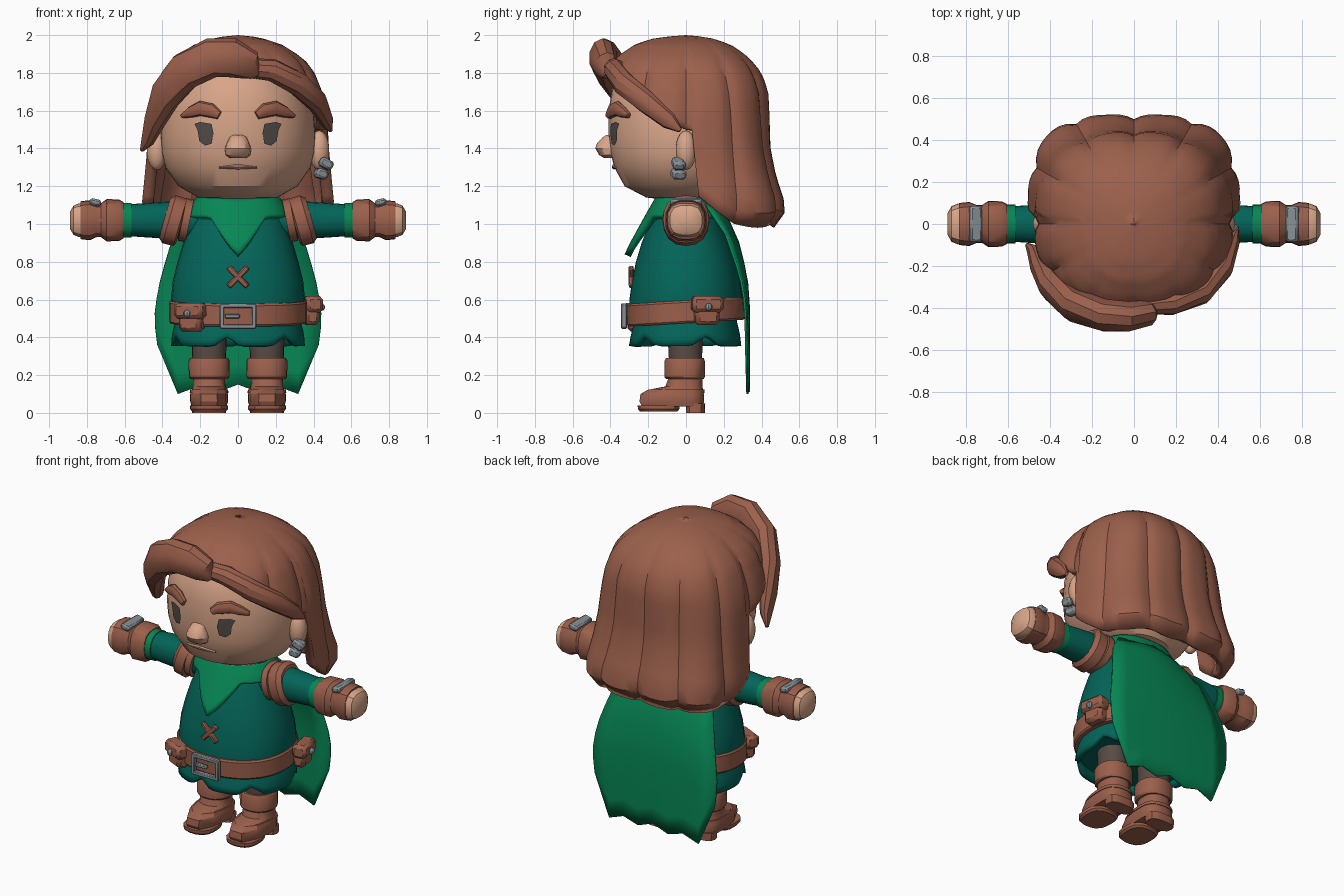
import bpy, bmesh, math
from mathutils import Vector, Matrix

if "Cube" in bpy.data.objects:
    bpy.data.objects.remove(bpy.data.objects["Cube"])

def material(name, *rgb):
    m = bpy.data.materials.new(name)
    m.diffuse_color = (*rgb, 1)
    m.use_nodes = True
    m.node_tree.nodes["Principled BSDF"].inputs["Base Color"].default_value = m.diffuse_color
    return m

BROWN = material("warm brown", .33, .117, .072)
SKIN = material("skin", .69, .38, .25)
LIP = material("lip", .52, .27, .18)
DARK_GREEN = material("dark green", .001, .13, .10)
GREEN = material("bright green", .002, .24, .09)
METAL = material("grey metal", .24, .28, .30)
EYE = material("charcoal", .085, .072, .066)
TROUSER = material("dark trousers", .10, .07, .058)

def finish(name, bm, mat, mirror=False, solid=0, bevel=0, recalc=True, matrix=None):
    if matrix:
        bm.transform(matrix)
    if recalc:
        bmesh.ops.recalc_face_normals(bm, faces=bm.faces)
    me = bpy.data.meshes.new(name)
    bm.to_mesh(me)
    bm.free()
    me.materials.append(mat)
    ob = bpy.data.objects.new(name, me)
    bpy.context.collection.objects.link(ob)
    if solid:
        m = ob.modifiers.new("thickness", 'SOLIDIFY')
        m.thickness, m.offset = solid, -1
    if bevel:
        m = ob.modifiers.new("bevel", 'BEVEL')
        m.width, m.segments = bevel, 1
    if mirror:
        ob.modifiers.new("mirror", 'MIRROR')
    return ob

def oval(a, w, f, b, p):
    # superellipse with separate front and back depth, evenly spaced by direction
    c, s = math.cos(a), math.sin(a)
    r = (abs(c / w) ** p + abs(s / (b if s > 0 else f)) ** p) ** (-1 / p)
    return r * c, r * s

def at(table, z):
    if z <= table[0][0]:
        return table[0][1:]
    for lo, hi in zip(table, table[1:]):
        if z <= hi[0]:
            t = (z - lo[0]) / (hi[0] - lo[0])
            return [u + (v - u) * t for u, v in zip(lo[1:], hi[1:])]
    return table[-1][1:]

def loft(name, rings, mat, n=20, p=2.2, **kw):
    # closed skin over rings (height, half width, front depth, back depth)
    bm = bmesh.new()
    rows = [[bm.verts.new((*oval(2 * math.pi * i / n, w, f, b, p), z)) for i in range(n)]
            for z, w, f, b in rings]
    for r, q in zip(rows, rows[1:]):
        for i in range(n):
            k = (i + 1) % n
            bm.faces.new((r[i], r[k], q[k], q[i]))
    bm.faces.new(rows[0][::-1])
    bm.faces.new(rows[-1])
    return finish(name, bm, mat, **kw)

def shell(name, table, top, end, mat, n=64, rows=16, p=lambda z: 2.3, grow=0, lobe=None, power=1, solid=.03):
    # open draped skin hanging from a top height to an end height per direction
    bm = bmesh.new()
    cols = []
    for i in range(n):
        a = 2 * math.pi * i / n
        col = []
        for j in range(rows + 1):
            z = top - (top - end(a)) * (j / rows) ** power
            w, f, b = at(table, z)
            x, y = oval(a, w + grow, f + grow, b + grow, p(z))
            k = lobe(a, z) if lobe else 1
            col.append(bm.verts.new((x * k, y * k, z)))
        cols.append(col)
    for i in range(n):
        c, d = cols[i], cols[(i + 1) % n]
        for j in range(rows):
            bm.faces.new((c[j], c[j + 1], d[j + 1], d[j]))
    return finish(name, bm, mat, solid=solid, recalc=False)

def sweep(name, pts, mat, n=10, **kw):
    # tapered lock: points are (x, y, z, half width, half thickness)
    bm = bmesh.new()
    P = [Vector(q[:3]) for q in pts]
    rows = []
    for i, q in enumerate(pts):
        t = (P[min(i + 1, len(P) - 1)] - P[max(i - 1, 0)]).normalized()
        out = Vector((q[0], q[1], 0))
        out = (out - t * out.dot(t)).normalized()
        side = t.cross(out)
        rows.append([bm.verts.new(P[i] + side * q[3] * math.cos(2 * math.pi * k / n)
                                  + out * q[4] * math.sin(2 * math.pi * k / n)) for k in range(n)])
    for r, q in zip(rows, rows[1:]):
        for k in range(n):
            bm.faces.new((r[k], r[(k + 1) % n], q[(k + 1) % n], q[k]))
    bm.faces.new(rows[0])
    bm.faces.new(rows[-1])
    return finish(name, bm, mat, **kw)

def box(name, loc, size, mat, rot=(0, 0, 0), bevel=.01, **kw):
    bm = bmesh.new()
    bmesh.ops.create_cube(bm, size=1)
    r = Matrix.Rotation(rot[2], 4, 'Z') @ Matrix.Rotation(rot[1], 4, 'Y') @ Matrix.Rotation(rot[0], 4, 'X')
    return finish(name, bm, mat, bevel=bevel,
                  matrix=Matrix.Translation(loc) @ r @ Matrix.Diagonal((*size, 1)), **kw)

def ball(name, loc, size, mat, seg=14, **kw):
    bm = bmesh.new()
    bmesh.ops.create_uvsphere(bm, u_segments=seg, v_segments=seg // 2 + 2, radius=1)
    return finish(name, bm, mat, matrix=Matrix.Translation(loc) @ Matrix.Diagonal((*size, 1)), **kw)

# head and face
HEAD = [(1.13, .12, .12, .12), (1.14, .21, .21, .2), (1.2, .315, .325, .25), (1.3, .385, .38, .3),
        (1.38, .405, .4, .32), (1.47, .41, .41, .33), (1.6, .4, .41, .33), (1.75, .35, .385, .3), (1.88, .22, .28, .2)]
loft("head", HEAD, SKIN, n=40, p=2.1)

def face_y(x, z):
    w, f, _ = at(HEAD, z)
    return -f * (1 - (abs(x) / w) ** 2.1) ** (1 / 2.1)

loft("nose", [(1.35, .045, .03, .05), (1.365, .065, .055, .05), (1.4, .07, .075, .05), (1.43, .058, .065, .05),
              (1.46, .045, .035, .05), (1.472, .025, .015, .05)], SKIN, n=12, matrix=Matrix.Translation((0, -.405, 0)))
ball("ear", (.43, 0, 1.39), (.055, .055, .105), SKIN, mirror=True)
loft("neck", [(1.05, .13, .12, .12), (1.16, .13, .12, .12)], SKIN)
bm = bmesh.new()
outline = [(.14, 1.53), (.2, 1.54), (.23, 1.53), (.215, 1.5), (.205, 1.44), (.175, 1.415), (.14, 1.425), (.13, 1.48)]
rim = [bm.verts.new((x, face_y(x, z) - .009, z)) for x, z in outline]
hub = bm.verts.new((.172, face_y(.172, 1.48) - .009, 1.48))
for i in range(8):
    bm.faces.new((hub, rim[i - 1], rim[i]))
finish("eye", bm, EYE, mirror=True)
sweep("eyebrow", [(x, face_y(x, z) - .004, z, h, .024) for x, z, h in
                  [(.098, 1.575, .022), (.14, 1.6, .038), (.2, 1.612, .04), (.25, 1.592, .03), (.29, 1.572, .012)]],
      BROWN, mirror=True)
sweep("mouth", [(x, face_y(x, 1.3) - .001, 1.303 - abs(x) * .04, .014 - abs(x) * .1, .012)
                for x in (-.1, -.05, 0, .05, .1)], LIP)
box("earring_top", (.465, -.04, 1.32), (.075, .065, .05), METAL, (0, .5, .2), .012)
box("earring_drop", (.44, -.04, 1.265), (.065, .075, .05), METAL, (0, .3, .3), .012)

# hair
HAIR = [(.97, .45, .4, .45), (1.0, .475, .4, .485), (1.06, .5, .4, .52), (1.13, .505, .4, .515), (1.25, .49, .4, .475),
        (1.4, .48, .4, .445), (1.6, .47, .42, .44), (1.7, .445, .42, .435), (1.8, .405, .415, .4), (1.86, .36, .385, .35),
        (1.9, .31, .345, .31), (1.95, .23, .27, .235), (1.98, .14, .18, .15), (1.992, .08, .1, .09),
        (2.0, .001, .001, .001)]

def hair_end(a):
    s = math.sin(a)
    if s < .08:
        return 1.5 + .32 * min(1, max(0, -s * 1.05))
    return max(1.0, 1.19 - .45 * (s - .08)) - .02 * abs(math.sin(6 * a))

def hair_lobe(a, z):
    # narrow valleys between broad strands
    depth = .045 * min(1, (2 - z) / .2)
    return 1.008 - depth * (1 - abs(math.sin(6 * a))) ** 2

shell("hair", HAIR, 2.0, hair_end, BROWN, n=96, rows=22, lobe=hair_lobe, power=1.7, solid=.06,
      p=lambda z: 2.5 + .9 * min(1, max(0, (1.6 - z) / .5)))
sweep("swept_fringe", [(.085, -.4, 1.79, .035, .04), (.055, -.425, 1.84, .085, .065), (-.03, -.44, 1.88, .105, .075),
                       (-.14, -.435, 1.88, .105, .08), (-.28, -.39, 1.81, .105, .08), (-.385, -.3, 1.68, .095, .07),
                       (-.44, -.21, 1.55, .07, .055), (-.475, -.14, 1.45, .05, .035), (-.51, -.1, 1.39, .012, .01)], BROWN)
sweep("side_fringe", [(.03, -.385, 1.83, .05, .05), (.18, -.375, 1.815, .06, .06), (.32, -.325, 1.74, .065, .06),
                      (.42, -.21, 1.645, .06, .055), (.47, -.09, 1.545, .045, .035), (.49, -.03, 1.495, .012, .01)], BROWN)

# tunic, skirt and scarf
TORSO = [(.52, .35, .3, .3), (.6, .355, .3, .3), (.7, .345, .285, .285), (.8, .32, .265, .265), (.9, .29, .235, .23),
         (1.0, .255, .195, .19), (1.08, .23, .16, .16), (1.14, .19, .13, .13)]
loft("tunic", TORSO, DARK_GREEN, n=32)
SKIRT = [(.34, .355, .305, .295), (.42, .35, .29, .285), (.5, .325, .27, .265), (.56, .32, .27, .265)]
shell("skirt", SKIRT, .55, lambda a: .355 + .05 * abs(math.sin(3 * a + .6)) ** 10, DARK_GREEN, rows=5, n=60)
loft("skirt_lining", [(.4, .33, .275, .27), (.42, .33, .275, .27)], DARK_GREEN, n=32)
shell("scarf", TORSO, 1.14,
      lambda a: min(1.04, .84 + .32 * abs(math.cos(a))) if math.sin(a) < 0 else 1.04,
      GREEN, rows=8, n=48, grow=.032, solid=.035,
      lobe=lambda a, z: 1 + .14 * max(0, -math.sin(a)) ** 6 * (1.14 - z) / .3)
for s in (-1, 1):
    box("cross_stitch", (0, -.29, .72), (.145, .025, .03), BROWN, (.12, s * .8, 0), .006)

# cape
ROWS = [(.1, .33, .34, .325), (.3, .42, .34, .325), (.5, .445, .34, .322), (.65, .425, .335, .31),
        (.75, .4, .32, .285), (.95, .34, .27, .215), (1.12, .2, .17, .1)]
HEM = [.36, .1, .14, .11, .15, .11, .14, .1, .36]
bm = bmesh.new()
grid = []
for i, low in enumerate(HEM):
    u = i / 4 - 1
    col = []
    for j in range(10):
        z = 1.12 - (1.12 - low) * j / 9
        w, mid, edge = at(ROWS, max(z, .34))
        col.append(bm.verts.new((u * w, mid + (edge - mid) * u * u, z)))
    grid.append(col)
for c, d in zip(grid, grid[1:]):
    for j in range(9):
        bm.faces.new((c[j], d[j], d[j + 1], c[j + 1]))
finish("cape", bm, GREEN, solid=.012)

# belt, buckle and pouches
loft("belt", [(-.06, .358, .308, .302), (-.05, .366, .315, .309), (.05, .366, .313, .306), (.06, .358, .305, .3)],
     BROWN, n=32, matrix=Matrix.Translation((0, 0, .535)) @ Matrix.Rotation(.06, 4, 'X'))
for z in (.457, .568):
    box("buckle_bar", (0, -.328, z), (.19, .03, .024), METAL, bevel=.005)
box("buckle_side", (.085, -.328, .512), (.024, .03, .125), METAL, bevel=.005, mirror=True)
box("buckle_prong", (-.03, -.33, .512), (.08, .025, .022), METAL, bevel=.005)
for x, y, z, turn in ((-.245, -.255, .515, -.45), (.385, .11, .55, 1.75)):
    out = Vector((math.sin(turn), -math.cos(turn), 0))
    box("pouch", (x, y, z - .02), (.13, .08, .13), BROWN, (0, 0, turn), .02)
    box("pouch_flap", Vector((x, y, z + .025)) + out * .01, (.165, .09, .085), BROWN, (0, 0, turn), .018)
    ball("pouch_stud", Vector((x, y, z + .01)) + out * .057, (.02, .02, .02), METAL, 8)

# arms, laid along x from upright lofts
def arm(name, rings, mat, p=2.3, tilt=0, x=0, n=16):
    m = Matrix.Translation((x, 0, 1.02)) @ Matrix.Rotation(math.pi / 2 + tilt, 4, 'Y')
    loft(name, [(a, v, d, d) for a, v, d in rings], mat, n=n, p=p, matrix=m, mirror=True)

arm("sleeve", [(.15, .1, .1), (.35, .1, .1), (.6, .083, .083)], DARK_GREEN)
arm("shoulder_ring", [(-.05, .11, .105), (-.04, .13, .12), (.02, .132, .122), (.045, .11, .1)], BROWN, tilt=-.28, x=.345)
arm("shoulder_strap", [(-.02, .115, .125), (.02, .115, .125)], BROWN, tilt=-.2, x=.275)
arm("sleeve_cuff", [(.565, .092, .092), (.615, .092, .092)], GREEN)
arm("bracer", [(.605, .095, .095), (.63, .11, .108), (.695, .112, .11), (.725, .09, .09), (.75, .09, .09),
               (.785, .106, .105), (.835, .1, .1)], BROWN, p=2.8)
arm("fist", [(.78, .085, .09), (.84, .09, .097), (.87, .078, .085), (.89, .045, .05)], SKIN, p=3)
box("hand_plate", (.755, 0, 1.115), (.06, .17, .035), METAL, (0, -.25, 0), .01, mirror=True)

# legs and boots
def leg(name, rings, mat, p=2.3, **kw):
    loft(name, rings, mat, p=p, n=18, mirror=True, matrix=Matrix.Translation((.153, kw.get("y", 0), 0)))

leg("trouser_leg", [(.25, .088, .09, .085), (.45, .095, .1, .09)], TROUSER)
leg("boot_heel", [(0, .09, .05, .05), (.05, .092, .05, .052)], BROWN, 3, y=.05)
leg("boot_sole", [(.008, .09, .11, .09), (.02, .1, .12, .1), (.04, .1, .122, .1)], BROWN, 2.8, y=-.135)
leg("boot", [(.035, .093, .245, .093), (.06, .1, .258, .095), (.1, .1, .252, .095), (.122, .092, .21, .09),
             (.14, .086, .11, .088), (.2, .084, .088, .088)], BROWN, 2.6)
leg("boot_band", [(.105, .103, .24, .098), (.125, .1, .2, .098)], BROWN, 2.6)
leg("boot_cuff", [(.18, .1, .105, .095), (.19, .107, .115, .1), (.275, .109, .115, .1), (.29, .1, .107, .095)], BROWN)

# smooth curves, crisp edges
bpy.ops.object.select_all(action='SELECT')
bpy.context.view_layer.objects.active = bpy.context.selected_objects[0]
bpy.ops.object.shade_smooth_by_angle(angle=math.radians(32))
